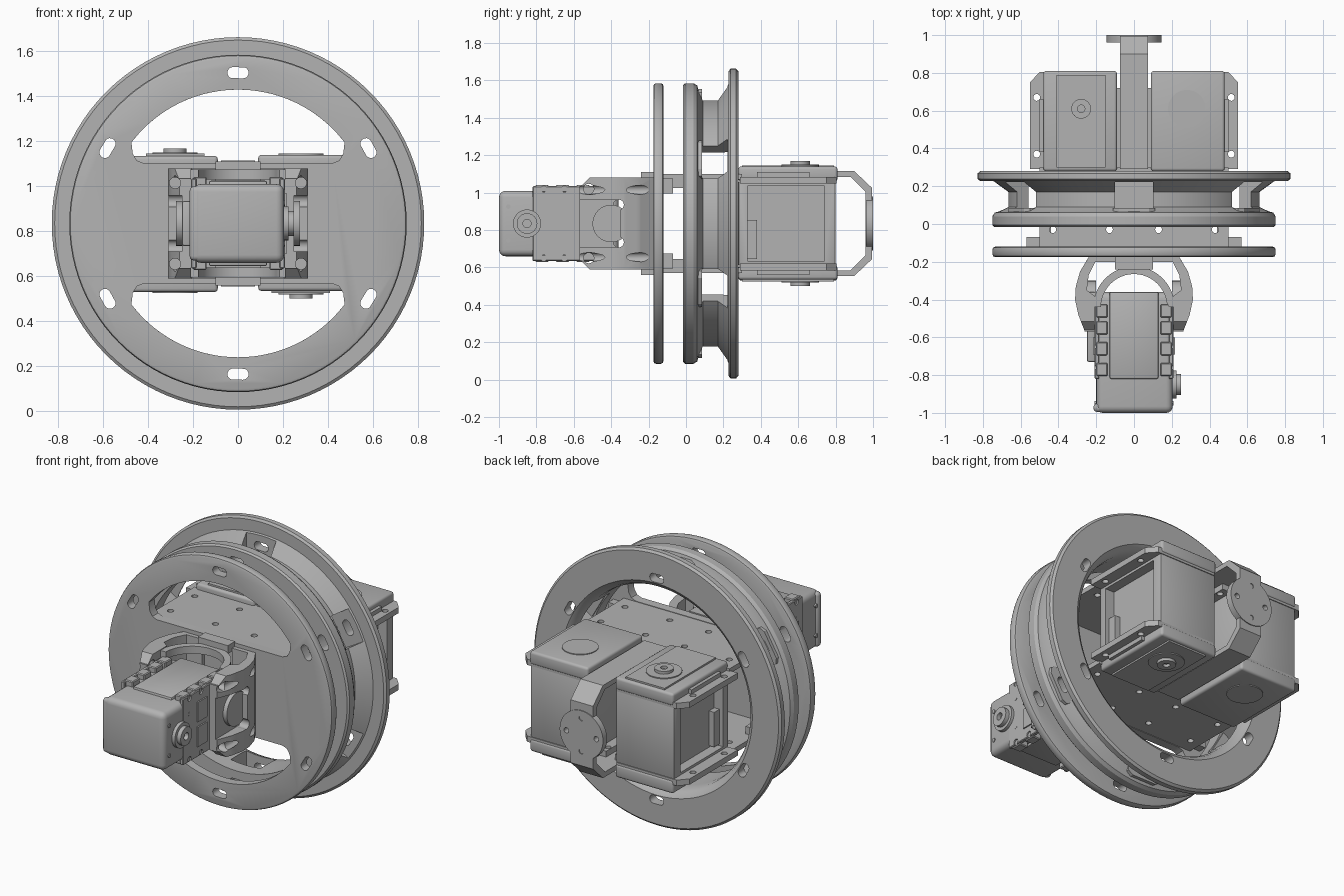
import bpy, bmesh
from math import pi, sin, cos, radians, asin
from mathutils import Matrix, Vector

cube = bpy.data.objects.get("Cube")
if cube:
    bpy.data.objects.remove(cube, do_unlink=True)

C = 0.835  # height of the wheel axis; all z values below are relative to it
grey = bpy.data.materials.new("mid_grey")
grey.use_nodes = True
grey.diffuse_color = (0.45, 0.45, 0.45, 1)
grey.node_tree.nodes["Principled BSDF"].inputs["Base Color"].default_value = grey.diffuse_color


def finish(name, bm, bevel=0, segments=2):
    bmesh.ops.recalc_face_normals(bm, faces=bm.faces)
    bmesh.ops.translate(bm, verts=bm.verts, vec=(0, 0, C))
    mesh = bpy.data.meshes.new(name)
    bm.to_mesh(mesh)
    bm.free()
    mesh.materials.append(grey)
    ob = bpy.data.objects.new(name, mesh)
    bpy.context.collection.objects.link(ob)
    if bevel:
        m = ob.modifiers.new("Bevel", "BEVEL")
        m.width, m.segments, m.limit_method = bevel, segments, "ANGLE"
        m.angle_limit = radians(40)
    return ob


def prism(name, points, axis, lo, hi, bevel=0, segments=2):
    """Extrude a closed outline along an axis."""
    place = {"x": lambda a, b, t: (t, a, b), "y": lambda a, b, t: (a, t, b),
             "z": lambda a, b, t: (a, b, t)}[axis]
    bm = bmesh.new()
    ends = [[bm.verts.new(place(a, b, t)) for a, b in points] for t in (lo, hi)]
    n = len(points)
    bm.faces.new(ends[0])
    bm.faces.new(ends[1])
    for i in range(n):
        j = (i + 1) % n
        bm.faces.new((ends[0][i], ends[0][j], ends[1][j], ends[1][i]))
    return finish(name, bm, bevel, segments)


def box(name, x, y, z, bevel=0, segments=2):
    x, y = sorted(x), sorted(y)
    outline = [(x[0], y[0]), (x[1], y[0]), (x[1], y[1]), (x[0], y[1])]
    return prism(name, outline, "z", min(z), max(z), bevel, segments)


def circle(a, b, r, n=32, start=0.0, sweep=2 * pi):
    return [(a + r * cos(start + sweep * i / n), b + r * sin(start + sweep * i / n)) for i in range(n)]


def cyl(name, axis, a, b, r, lo, hi, n=32, bevel=0):
    return prism(name, circle(a, b, r, n), axis, min(lo, hi), max(lo, hi), bevel)


def bake(ob):
    deps = bpy.context.evaluated_depsgraph_get()
    mesh = bpy.data.meshes.new_from_object(ob.evaluated_get(deps))
    ob.modifiers.clear()
    ob.data = mesh


def cut(ob, cutters):
    """Subtract cutters and throw them away."""
    for c in cutters:
        m = ob.modifiers.new("Cut", "BOOLEAN")
        m.operation, m.solver, m.object = "DIFFERENCE", "EXACT", c
    bpy.context.view_layer.update()
    bake(ob)
    for c in cutters:
        bpy.data.objects.remove(c, do_unlink=True)
    return ob


def turned(points, k):
    a = pi / 2 + k * pi / 3
    return [(r * cos(a) - t * sin(a), r * sin(a) + t * cos(a)) for r, t in points]


def slots(lo, hi):
    """Six tangential screw slots around the axis."""
    shape = circle(0.67, 0.022, 0.025, 10, 0, pi) + circle(0.67, -0.022, 0.025, 10, pi, pi)
    return [prism("slot_cutter", turned(shape, k), "y", lo, hi) for k in range(6)]


def lens_openings(lo, hi):
    """D-shaped openings above and below the hub."""
    a = asin(0.36 / 0.595)
    arc = [(0.595 * cos(a + (pi - 2 * a) * i / 32), 0.595 * sin(a + (pi - 2 * a) * i / 32)) for i in range(33)]
    half = arc + [(-0.468, 0.31), (-0.45, 0.28), (-0.42, 0.268), (0.42, 0.268), (0.45, 0.28), (0.468, 0.31)]
    return [prism("opening_cutter", [(x, s * z) for x, z in half], "y", lo, hi) for s in (1, -1)]


# Front face plate
plate = cyl("front_plate", "y", 0, 0, 0.75, -0.175, -0.12, 96, 0.015)
cut(plate, lens_openings(-0.3, 0) + slots(-0.3, 0))

# Grooved wheel, turned around the y axis
profile = [(0.595, -0.015), (0.74, -0.015), (0.75, -0.005), (0.75, 0.04), (0.738, 0.06), (0.71, 0.068),
           (0.665, 0.09), (0.665, 0.17), (0.745, 0.228), (0.815, 0.228), (0.828, 0.238), (0.828, 0.268),
           (0.815, 0.28), (0.64, 0.28), (0.615, 0.262), (0.6, 0.23), (0.595, 0.18)]
bm = bmesh.new()
n = 96
rings = [[bm.verts.new((r * cos(2 * pi * i / n), y, r * sin(2 * pi * i / n))) for i in range(n)] for r, y in profile]
for k, ring in enumerate(rings):
    other = rings[(k + 1) % len(rings)]
    for i in range(n):
        j = (i + 1) % n
        bm.faces.new((ring[i], ring[j], other[j], other[i]))
wheel = finish("grooved_wheel", bm)
pocket = [(0.58, -0.1), (0.76, -0.1), (0.76, 0.1), (0.58, 0.1)]
pockets = [prism("pocket_cutter", turned(pocket, k), "y", 0.075, 0.222) for k in range(6)]
cut(wheel, slots(-0.1, 0.4) + pockets)
for k in range(6):
    boss = [(0.6, -0.11), (0.7, -0.11), (0.72, -0.08), (0.72, 0.08), (0.7, 0.11), (0.6, 0.11)]
    cut(prism("slot_boss", turned(boss, k), "y", 0.05, 0.085), slots(0, 0.3))

# Hub frame: decks above and below with screw holes, and end spacers
for s in (1, -1):
    deck = box("hub_deck", (-0.5, 0.5), (-0.12, 0.3), (s * 0.235, s * 0.265))
    cut(deck, [cyl("hole_cutter", "z", x, y, 0.018, -0.4, 0.4, 16)
               for x in (-0.43, -0.13, 0.13, 0.43) for y in (-0.03, 0.2)])
    for t in (1, -1):
        box("hub_spacer", (s * 0.5, s * 0.57), (-0.12, -0.07), (t * 0.16, t * 0.24))
        box("hub_post", (s * 0.44, s * 0.5), (-0.075, 0.06), (t * 0.19, t * 0.235))

# Two rear motors, the second one turned half a turn about the wheel axis
for f in (1, -1):
    core = box("motor_case", (-f * 0.48, -f * 0.09), (0.28, 0.8), (-0.225, 0.225), 0.008)
    cut(core, [box("recess_cutter", (-f * 0.42, -f * 0.6), (0.33, 0.74), (-0.2, 0.2))])
    box("case_inner_block", (-f * 0.4, -f * 0.455), (0.33, 0.38), (-0.19, 0.02))
    box("motor_lid", (-f * 0.48, -f * 0.09), (0.28, 0.81), (f * 0.225, f * 0.3), 0.015, 3)
    box("lid_step", (-f * 0.41, -f * 0.15), (0.3, 0.79), (f * 0.3, f * 0.31))
    box("motor_base", (-f * 0.48, -f * 0.09), (0.28, 0.81), (-f * 0.225, -f * 0.305), 0.015, 3)
    for t in (1, -1):
        outline = [(-f * x, y) for x, y in ((0.03, 0.29), (0.55, 0.29), (0.55, 0.75), (0.5, 0.805), (0.1, 0.805),
                                            (0.1, 0.72), (0.03, 0.72))]
        z = sorted((t * 0.215, t * 0.25))
        cut(prism("mounting_ear", outline, "z", *z),
            [cyl("hole_cutter", "z", -f * x, y, 0.018, -0.5, 0.5, 16) for x in (0.515, 0.053) for y in (0.37, 0.67)])
        box("ear_rib", (-f * 0.48, -f * 0.5), (0.38, 0.66), (t * 0.25, t * 0.275))
    cyl("output_rim", "z", -f * 0.28, 0.61, 0.1, f * 0.3, f * 0.316, 40)
    cut(cyl("output_shaft", "z", -f * 0.28, 0.61, 0.052, f * 0.3, f * 0.333),
        [cyl("hole_cutter", "z", -f * 0.28, 0.61, 0.02, f * 0.31, f * 0.4, 16)])
    cyl("idle_cap", "z", -f * 0.28, 0.61, 0.1, -f * 0.3, -f * 0.31, 40)

# Rear strap with round end plate
outer = [(0.29, 0.28), (0.9, 0.28), (0.995, 0.19), (0.995, -0.19), (0.9, -0.28), (0.29, -0.28)]
inner = [(0.29, -0.25), (0.88, -0.25), (0.96, -0.17), (0.96, 0.17), (0.88, 0.25), (0.29, 0.25)]
prism("rear_strap", outer + inner, "x", -0.075, 0.075)
cut(cyl("rear_end_plate", "y", 0, 0, 0.145, 0.962, 1.0, 48),
    [cyl("hole_cutter", "y", x, z, 0.016, 0.9, 1.1, 16) for x, z in circle(0, 0, 0.1, 4)])

# Front motor body
box("front_motor", (-0.2, 0.205), (-1.0, -0.36), (-0.175, 0.175), 0.035, 4)
box("front_motor_cover", (-0.215, 0.1), (-0.995, -0.95), (-0.165, 0.165), 0.02, 3)
box("front_motor_spine", (-0.13, 0.13), (-0.82, -0.36), (-0.19, 0.19), 0.01)
for s in (1, -1):
    rail = [(-0.82, 0.2), (-0.42, 0.2), (-0.42, -0.2), (-0.82, -0.2)]
    side = prism("motor_side_plate", rail, "x", min(s * 0.185, s * 0.208), max(s * 0.185, s * 0.208), 0.004, 1)
    cut(side, [cyl("hole_cutter", "x", y, z, 0.017, -0.4, 0.4, 16)
               for y in (-0.76, -0.65) for z in (-0.185, 0.185)])
    for t in (1, -1):
        for y in (-0.77, -0.66, -0.55, -0.46):
            box("motor_tooth", (s * 0.14, s * 0.2), (y - 0.035, y + 0.035), (t * 0.165, t * 0.207), 0.005, 1)
        box("side_socket", (s * 0.2, s * 0.216), (-0.69, -0.6), (t * 0.015, t * 0.135))
        box("side_clip", (s * 0.2, s * 0.225), (-0.5, -0.41), (t * 0.06, t * 0.13))
        for y in (-0.95, -0.76):
            cyl("case_screw", "x", y, t * 0.09, 0.012, s * 0.19, s * 0.21, 12)
box("motor_side_cover", (-0.25, -0.2), (-0.73, -0.36), (-0.1, 0.1), 0.01)
cyl("front_horn_rim", "x", -0.85, 0, 0.075, 0.19, 0.225)
cut(cyl("front_horn", "x", -0.85, 0, 0.055, 0.19, 0.25),
    [cyl("hole_cutter", "x", -0.85, 0, 0.022, 0.22, 0.3, 16)])

# Motor bracket: bowed arms, inner arch and mounting tabs
arm = [(0.21, -0.57), (0.26, -0.57), (0.295, -0.48), (0.312, -0.4), (0.308, -0.33), (0.285, -0.25), (0.24, -0.175),
       (0.1, -0.175), (0.1, -0.2), (0.205, -0.2), (0.24, -0.27), (0.25, -0.35), (0.21, -0.38)]
arch = circle(0, -0.44, 0.215, 24, 0, pi) + [(-0.215, -0.44), (-0.185, -0.44)]
arch += [(-x, y) for x, y in circle(0, -0.44, 0.175, 24, 0, pi)] + [(0.185, -0.44)]
for s in (1, -1):
    ob = prism("bracket_arm", [(s * x, y) for x, y in arm], "z", -0.245, 0.245)
    window = box("window_cutter", (s * 0.25, s * 0.4), (-0.7, -0.35), (-0.125, 0.125))
    holes = [cyl("hole_cutter", "y", s * 0.28, z, 0.025, -0.7, -0.1, 16) for z in (-0.18, 0.18)]
    holes += [cyl("hole_cutter", "x", y, z, 0.028, -0.5, 0.5, 16)
              for y, z in ((-0.36, -0.1), (-0.36, 0.1), (-0.52, 0.185), (-0.52, -0.185))]
    chamfers = [prism("chamfer_cutter", [(-0.6, t * 0.2), (-0.56, t * 0.2), (-0.51, t * 0.25), (-0.6, t * 0.25)],
                      "x", -0.5, 0.5) for t in (1, -1)]
    cut(ob, [window] + holes + chamfers)
    cyl("bracket_pivot", "x", -0.4, 0, 0.1, s * 0.2, s * 0.275)
    z = sorted((s * 0.195, s * 0.24))
    prism("bracket_arch", arch, "z", *z)
    box("bracket_tab", (-0.1, 0.1), (-0.24, -0.17), (s * 0.225, s * 0.275))

# Smooth shading with sharp edges kept
bpy.context.view_layer.update()
for ob in [o for o in bpy.context.scene.objects if o.type == "MESH"]:
    bake(ob)
    ob.data.shade_smooth()
    ob.data.set_sharp_from_angle(angle=radians(30))
